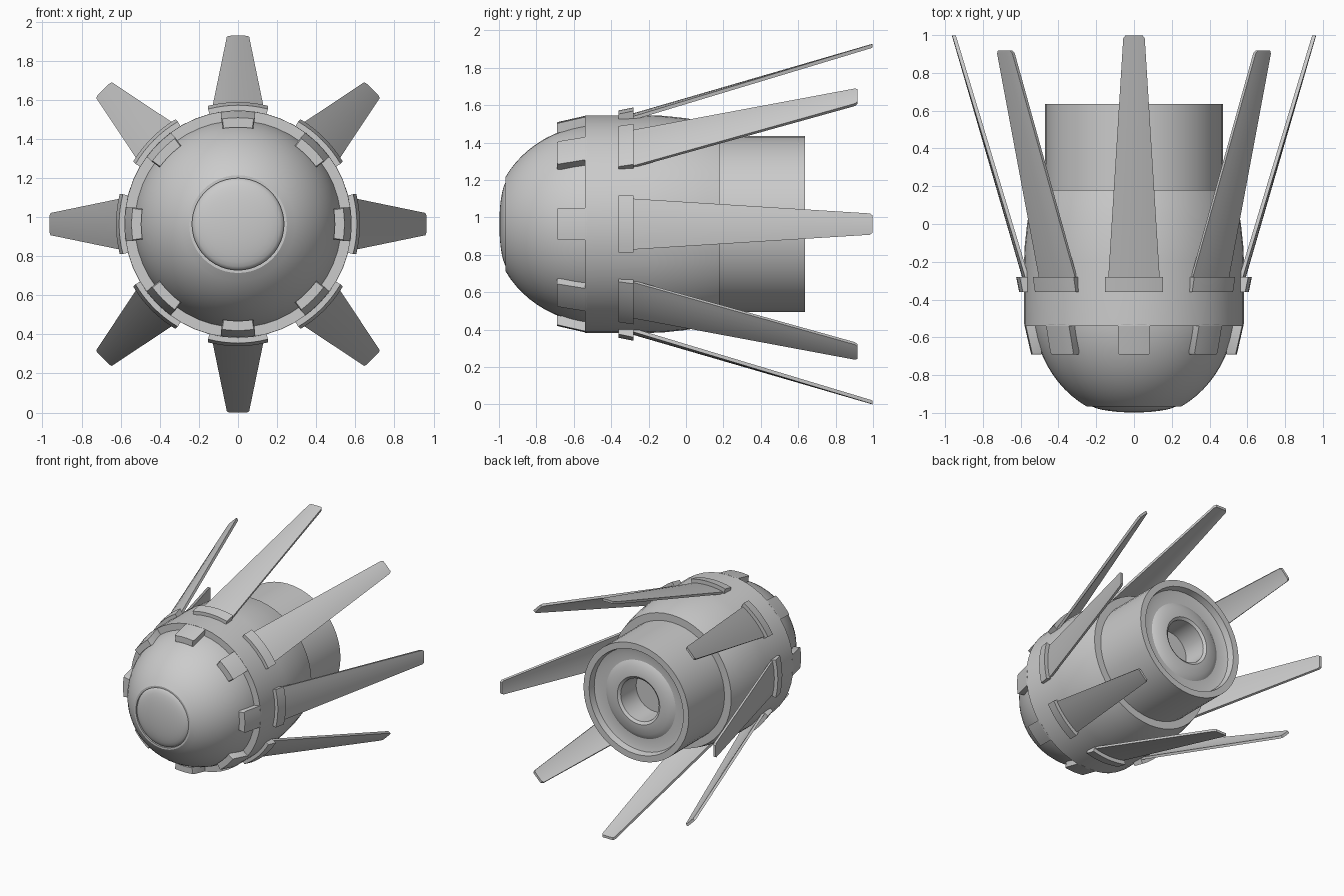
import bpy, bmesh, math

if "Cube" in bpy.data.objects:
    bpy.data.objects.remove(bpy.data.objects["Cube"])

CZ = 0.964      # height of the long axis, which runs along y
SIDES = 48


def finish(bm, name, angle=32):
    bmesh.ops.remove_doubles(bm, verts=bm.verts, dist=1e-5)
    bmesh.ops.recalc_face_normals(bm, faces=bm.faces)
    me = bpy.data.meshes.new(name)
    bm.to_mesh(me)
    bm.free()
    ob = bpy.data.objects.new(name, me)
    bpy.context.collection.objects.link(ob)
    bpy.ops.object.select_all(action='DESELECT')
    ob.select_set(True)
    bpy.context.view_layer.objects.active = ob
    bpy.ops.object.shade_smooth_by_angle(angle=math.radians(angle))
    return ob


def polar(r, a, y):
    return (r * math.sin(a), y, CZ + r * math.cos(a))


def lathe(name, profile):
    """Spin a closed list of (radius, y) points round the long axis."""
    bm = bmesh.new()
    rings = []
    for r, y in profile:
        if r < 1e-6:
            rings.append([bm.verts.new((0, y, CZ))] * SIDES)
        else:
            rings.append([bm.verts.new(polar(r, 2 * math.pi * i / SIDES, y)) for i in range(SIDES)])
    for a, b in zip(rings, rings[1:]):
        for i in range(SIDES):
            j = (i + 1) % SIDES
            loop = list(dict.fromkeys((a[i], a[j], b[j], b[i])))
            if len(loop) > 2:
                bm.faces.new(loop)
    return finish(bm, name)


def arc_plate(name, turn, stations, n=6):
    """Curved plate through stations of (y, inner radius, outer radius, half width)."""
    bm = bmesh.new()
    loops = []
    for y, r0, r1, w in stations:
        half = math.asin(w / r1)
        angs = [turn + half * (2 * i / n - 1) for i in range(n + 1)]
        loops.append([bm.verts.new(polar(r1, a, y)) for a in angs] +
                     [bm.verts.new(polar(r0, a, y)) for a in reversed(angs)])
    m = len(loops[0])
    for a, b in zip(loops, loops[1:]):
        for i in range(m):
            j = (i + 1) % m
            bm.faces.new((a[i], a[j], b[j], b[i]))
    for end in (loops[0], loops[-1]):
        for i in range(n):
            bm.faces.new((end[i], end[i + 1], end[m - 2 - i], end[m - 1 - i]))
    return finish(bm, name)


# Rounded nose with a shallow socket for the lens
nose = [(0, -0.94), (0.235, -0.94), (0.235, -0.966)]
t0 = math.asin(0.25 / 0.535)
for i in range(13):
    t = t0 + (math.pi / 2 - t0) * i / 12
    nose.append((0.535 * math.sin(t), -0.45 - 0.584 * math.cos(t)))
lathe("nose_dome", nose + [(0.535, -0.4)])

# Domed front lens
lens = [(0.235 * math.sin(k * math.pi / 16), -0.998 + 0.048 * (1 - math.cos(k * math.pi / 16)))
        for k in range(9)]
lathe("front_lens", lens)

# Main shell with a tapered back
lathe("main_shell", [(0.52, -0.54), (0.581, -0.54), (0.582, -0.2), (0.579, -0.12),
                     (0.566, 0.0), (0.549, 0.1), (0.53, 0.18), (0.46, 0.18)])

# Rear cylinder with recessed nozzle
lathe("rear_cylinder", [(0.47, 0.15), (0.47, 0.636), (0.42, 0.636), (0.41, 0.585),
                        (0.37, 0.575), (0.31, 0.575), (0.27, 0.6), (0.19, 0.605),
                        (0.17, 0.59), (0.165, 0.4), (0, 0.4)])

# Eight teeth, brackets and fins
for k in range(8):
    turn = k * math.pi / 4
    arc_plate(f"collar_tooth_{k}", turn,
              [(-0.69, 0.495, 0.544, 0.08), (-0.68, 0.495, 0.547, 0.086), (-0.53, 0.52, 0.581, 0.086)])
    arc_plate(f"fin_bracket_{k}", turn,
              [(-0.36, 0.565, 0.608, 0.153), (-0.28, 0.575, 0.624, 0.153)], 8)
    tip = 0.998 if k % 2 == 0 else 0.918
    r = 0.964 if k % 2 == 0 else 0.974
    arc_plate(f"fin_{k}", turn,
              [(-0.3, 0.567, 0.587, 0.137), (tip - 0.015, r - 0.024, r - 0.004, 0.057),
               (tip, r - 0.019, r, 0.046)])
